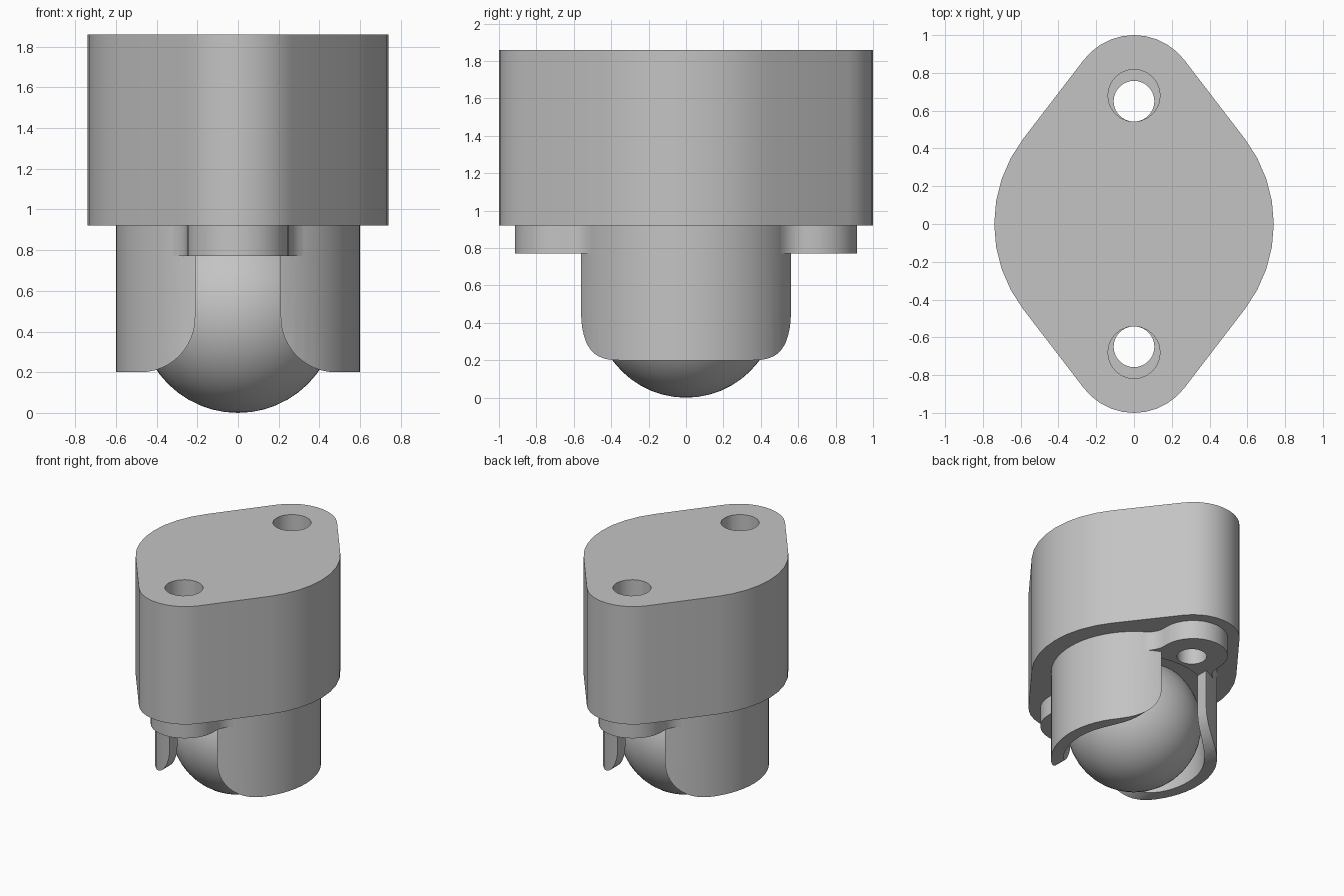
import bpy, bmesh
from math import sin, cos, radians, degrees, asin
from mathutils import Vector

if "Cube" in bpy.data.objects:
    bpy.data.objects.remove(bpy.data.objects["Cube"], do_unlink=True)

grey = bpy.data.materials.new("light grey")
grey.use_nodes = True
colour = (0.55, 0.55, 0.55, 1)
grey.diffuse_color = colour
grey.node_tree.nodes["Principled BSDF"].inputs["Base Color"].default_value = colour


def arc(cx, cy, r, a0, a1, n):
    angles = [radians(a0 + (a1 - a0) * i / n) for i in range(n + 1)]
    return [(cx + r * cos(a), cy + r * sin(a)) for a in angles]


def finish(name, bm):
    bmesh.ops.remove_doubles(bm, verts=bm.verts, dist=1e-5)
    bmesh.ops.recalc_face_normals(bm, faces=bm.faces)
    mesh = bpy.data.meshes.new(name)
    bm.to_mesh(mesh)
    bm.free()
    mesh.materials.append(grey)
    obj = bpy.data.objects.new(name, mesh)
    bpy.context.collection.objects.link(obj)
    return obj


def prism(name, outline, low, high, along_y=False):
    """Extrude an outline up z, or an xz outline along y."""
    bm = bmesh.new()
    place = (lambda p: (p[0], low, p[1])) if along_y else (lambda p: (p[0], p[1], low))
    face = bm.faces.new([bm.verts.new(place(p)) for p in outline])
    top = bmesh.ops.extrude_face_region(bm, geom=[face])["geom"]
    shift = Vector((0, high - low, 0) if along_y else (0, 0, high - low))
    bmesh.ops.translate(bm, vec=shift, verts=[v for v in top if isinstance(v, bmesh.types.BMVert)])
    return finish(name, bm)


def disc(y, r, n):
    return arc(0, y, r, 0, 360, n)[:-1]


def activate(obj):
    bpy.ops.object.select_all(action='DESELECT')
    obj.select_set(True)
    bpy.context.view_layer.objects.active = obj


def cut(obj, cutter):
    mod = obj.modifiers.new("cut", 'BOOLEAN')
    mod.operation = 'DIFFERENCE'
    mod.solver = 'EXACT'
    mod.object = cutter
    activate(obj)
    bpy.ops.object.modifier_apply(modifier=mod.name)


# Tall spacer block: large middle circle blended into two smaller ends
MID, END, END_Y = 0.74, 0.335, 0.665
t = degrees(asin((MID - END) / END_Y))
outline = (arc(0, 0, MID, -t, t, 8) + arc(0, END_Y, END, t, 180 - t, 10)
           + arc(0, 0, MID, 180 - t, 180 + t, 8)
           + arc(0, -END_Y, END, 180 + t, 360 - t, 10))
spacer = prism("spacer_block", outline, 0.92, 1.86)

# Round ball housing
housing = prism("ball_housing", disc(0, 0.6, 64), 0.2, 0.92)

# Mounting ears with concave blends into the housing
fillet = arc(0.4, 0.634, 0.15, 237.75, 180, 6)
ear_outline = (fillet + arc(0, 0.665, 0.25, 0, 180, 16)
               + [(-x, y) for x, y in reversed(fillet)])
ears = [prism(name, [(x, s * y) for x, y in ear_outline], 0.77, 0.92)
        for name, s in (("front_ear", -1), ("back_ear", 1))]

# Cutters: ball cavity, flared slot, and bolt holes
cutters = [prism("cavity_cutter", disc(0, 0.51, 64), 0.1, 0.8)]
side = [(0.21, 0.77)] + arc(0.48, 0.47, 0.27, 180, 270, 12) + [(0.48, 0.1)]
cutters.append(prism("slot_cutter", side + [(-x, z) for x, z in reversed(side)],
                     -0.8, 0.8, along_y=True))
for cutter in cutters:
    cut(housing, cutter)
for ear, s in zip(ears, (-1, 1)):
    bolt = prism("bolt_cutter", disc(s * 0.65, 0.108, 28), 0.6, 1.0)
    cut(ear, bolt)
    cut(housing, bolt)
    wide = prism("wide_hole_cutter", disc(s * 0.68, 0.138, 24), 0.8, 2.0)
    cut(spacer, wide)
    cutters += [bolt, wide]
for cutter in cutters:
    bpy.data.objects.remove(cutter, do_unlink=True)

# Rolling ball
bm = bmesh.new()
bmesh.ops.create_uvsphere(bm, u_segments=48, v_segments=24, radius=0.487)
bmesh.ops.translate(bm, vec=(0, 0, 0.487), verts=bm.verts)
ball = finish("ball", bm)

for obj in [spacer, housing, ball] + ears:
    activate(obj)
    bpy.ops.object.shade_smooth_by_angle(angle=radians(30))
